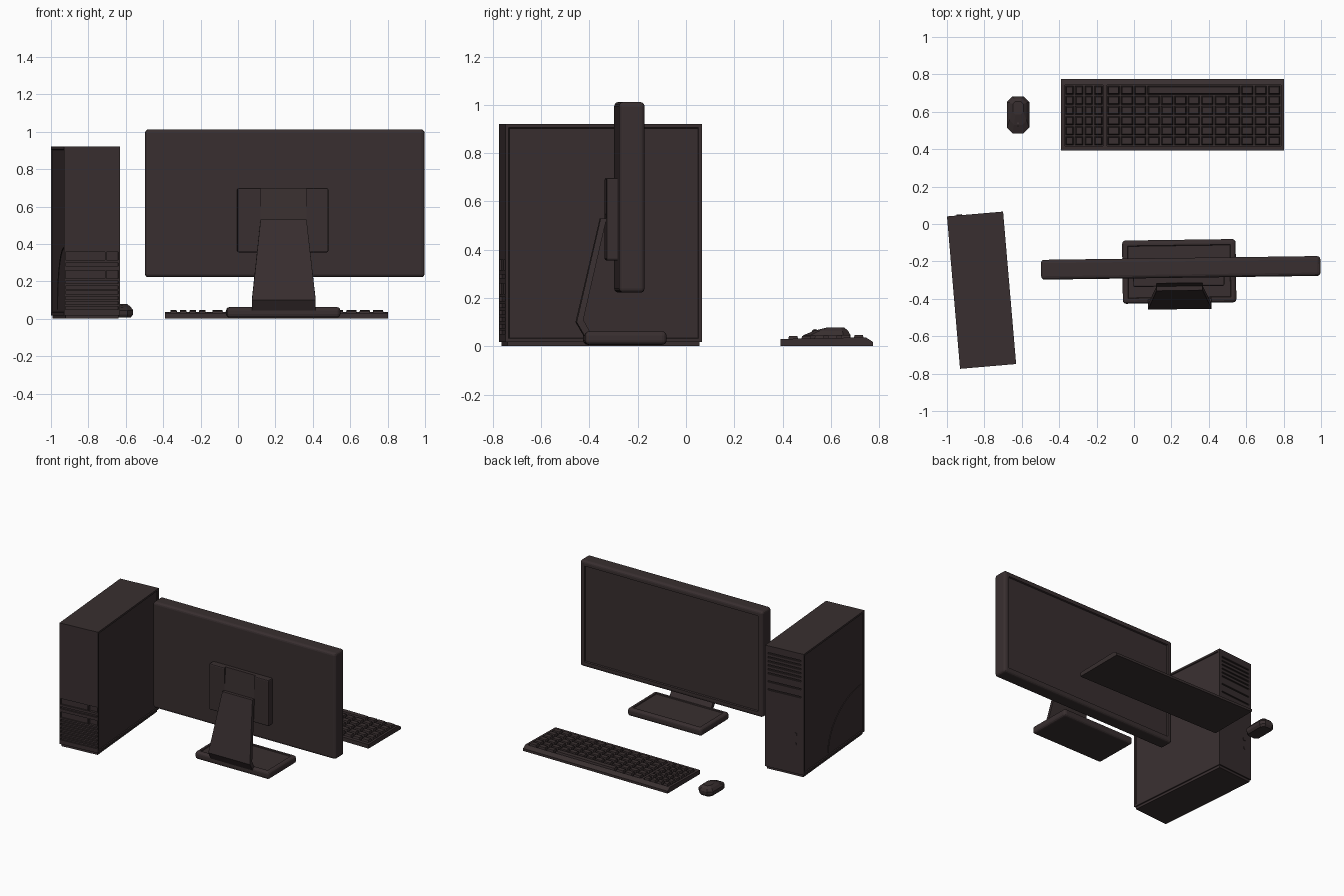
import bpy, bmesh, math
from mathutils import Matrix, Vector

if "Cube" in bpy.data.objects:
    bpy.data.objects.remove(bpy.data.objects["Cube"])

plastic = bpy.data.materials.new("dark_plastic")
plastic.diffuse_color = (0.040, 0.028, 0.029, 1)
plastic.use_nodes = True
plastic.node_tree.nodes["Principled BSDF"].inputs["Base Color"].default_value = plastic.diffuse_color


def placed(cx, cy, angle):
    """Rotation about the vertical, moved to (cx, cy)."""
    return Matrix.Translation((cx, cy, 0)) @ Matrix.Rotation(angle, 4, 'Z')


def box(bm, x0, x1, y0, y1, z0, z1, taper=0.0):
    """Box between limits; taper shrinks the top by that distance per side."""
    t = taper
    lower = [(x0, y0, z0), (x1, y0, z0), (x1, y1, z0), (x0, y1, z0)]
    upper = [(x0 + t, y0 + t, z1), (x1 - t, y0 + t, z1), (x1 - t, y1 - t, z1), (x0 + t, y1 - t, z1)]
    loft(bm, [lower, upper])


def loft(bm, rings):
    """Closed skin through rings of equal point count, capped at both ends."""
    vs = [[bm.verts.new(p) for p in r] for r in rings]
    n = len(vs[0])
    faces = [bm.faces.new(vs[0]), bm.faces.new(vs[-1])]
    for a, b in zip(vs, vs[1:]):
        faces += [bm.faces.new((a[i], a[(i + 1) % n], b[(i + 1) % n], b[i])) for i in range(n)]
    bmesh.ops.recalc_face_normals(bm, faces=faces)


def round_edges(bm, radius, segments=3):
    bmesh.ops.bevel(bm, geom=bm.edges[:], offset=radius, segments=segments, affect='EDGES', profile=0.5)


def sink(bm, direction, border, depth, limit=0.05):
    """Inset the large faces that look along direction and push them in."""
    bm.normal_update()
    d = Vector(direction)
    faces = [f for f in bm.faces if f.normal.dot(d) > 0.99 and f.calc_area() > limit]
    bmesh.ops.inset_individual(bm, faces=faces, thickness=border, depth=0)
    bmesh.ops.inset_individual(bm, faces=faces, thickness=0.004, depth=-depth)


def finish(name, bm, frame=Matrix.Identity(4)):
    bm.transform(frame)
    me = bpy.data.meshes.new(name)
    bm.to_mesh(me)
    bm.free()
    me.materials.append(plastic)
    ob = bpy.data.objects.new(name, me)
    bpy.context.collection.objects.link(ob)
    return ob


def cut(ob, cutter):
    mod = ob.modifiers.new("cut", 'BOOLEAN')
    mod.operation = 'DIFFERENCE'
    mod.solver = 'EXACT'
    mod.object = cutter
    bpy.context.view_layer.objects.active = ob
    bpy.ops.object.modifier_apply(modifier=mod.name)
    bpy.data.objects.remove(cutter)


# ---------- Monitor (its screen looks towards +y) ----------
mon = placed(0.25, -0.2345, 0.0137)          # local x and y are measured from here
bm = bmesh.new()
box(bm, -0.747, 0.747, -0.053, 0.053, 0.222, 1.012)
round_edges(bm, 0.018)
sink(bm, (0, 1, 0), 0.028, 0.012)
finish("monitor_panel", bm, mon)

# Mounting plate with a sloped notch
bm = bmesh.new()
box(bm, -0.255, 0.232, -0.099, -0.045, 0.355, 0.698)
round_edges(bm, 0.008, 2)
plate = finish("mount_plate", bm, mon)
bm = bmesh.new()
loft(bm, [[(x, -0.12, 0.53), (x, -0.098, 0.53), (x, -0.08, 0.71), (x, -0.12, 0.71)] for x in (-0.13, 0.115)])
cut(plate, finish("notch_cutter", bm, mon))

# Bent, tapering neck
bm = bmesh.new()
loft(bm, [[(-0.008 - w, a, z), (-0.008 + w, a, z), (-0.008 + w, b, zb), (-0.008 - w, b, zb)]
          for w, a, z, b, zb in ((0.123, -0.121, 0.53, -0.096, 0.53),
                                 (0.170, -0.221, 0.10, -0.193, 0.11),
                                 (0.170, -0.186, 0.04, -0.155, 0.04))])
finish("neck", bm, mon)

# Foot plate
bm = bmesh.new()
box(bm, -0.312, 0.295, -0.188, 0.150, 0.006, 0.062)
round_edges(bm, 0.018)
sink(bm, (0, 0, 1), 0.015, 0.006)
finish("monitor_foot", bm, mon)

# ---------- Computer tower (its front looks towards +y) ----------
tow = placed(-0.815, -0.354, 0.0855)
bm = bmesh.new()
box(bm, -0.1505, 0.1505, -0.409, 0.409, 0.018, 0.92)
sink(bm, (1, 0, 0), 0.02, 0.006)
sink(bm, (-1, 0, 0), 0.02, 0.006)
case = finish("tower_case", bm, tow)

bm = bmesh.new()
for z in (0.315, 0.216):                     # back: port panels beside square openings
    box(bm, -0.142, 0.07, -0.45, -0.399, z, z + 0.043)
    box(bm, 0.077, 0.141, -0.45, -0.391, z, z + 0.043)
for z in (0.282, 0.188, 0.160, 0.132, 0.104, 0.076, 0.050):   # back: card slots
    box(bm, -0.142, 0.141, -0.45, -0.397, z, z + 0.015)
for z in (0.860, 0.830, 0.800, 0.770, 0.740, 0.710, 0.650, 0.590):  # front: drive bays
    box(bm, -0.13, 0.13, 0.399, 0.45, z, z + 0.010)
cut(case, finish("slot_cutter", bm, tow))

bm = bmesh.new()
box(bm, -0.142, 0.142, -0.400, 0.400, 0.0, 0.02)
finish("tower_base", bm, tow)

# Power and reset buttons
bm = bmesh.new()
for z, r in ((0.31, 0.014), (0.24, 0.010)):
    m = Matrix.Translation((-0.085, 0.409, z)) @ Matrix.Rotation(math.pi / 2, 4, 'X')
    bmesh.ops.create_cone(bm, cap_ends=True, segments=12, radius1=r, radius2=r, depth=0.01, matrix=m)
finish("tower_buttons", bm, tow)

# Thin curved ridge on the outer side panel
bm = bmesh.new()
arc = [math.radians(a) for a in range(0, 91, 10)]
loft(bm, [[(x, -0.37 + r * math.sin(a), 0.05 + r * math.cos(a) * 0.75)
           for x, r in ((-0.143, 0.436), (-0.148, 0.438), (-0.148, 0.444), (-0.143, 0.446))] for a in arc])
finish("side_ridge", bm, tow)

# ---------- Keyboard (the space bar is on the +y side) ----------
bm = bmesh.new()
loft(bm, [[(x, 0.392, 0), (x, 0.392, 0.030), (x, 0.745, 0.037), (x, 0.774, 0.018), (x, 0.774, 0)]
          for x in (-0.39, 0.802)])
board = finish("keyboard_body", bm)
PAD, MAIN, Y0, PITCH = (-0.37, -0.165), (-0.145, 0.785), 0.417, 0.0543
bm = bmesh.new()
for x0, x1 in (PAD, MAIN):
    box(bm, x0, x1, Y0, Y0 + 6 * PITCH, 0.022, 0.06)
cut(board, finish("key_well_cutter", bm))

bm = bmesh.new()
for (x0, x1), cols in ((PAD, 4), (MAIN, 13)):
    w = (x1 - x0) / cols
    for row in range(6):
        y, top = Y0 + row * PITCH, 0.042 + 0.001 * row
        for c in range(cols):
            if cols == 13 and row == 5 and 3 <= c <= 9:
                continue                     # room for the space bar
            x = x0 + c * w
            box(bm, x + 0.004, x + w - 0.004, y + 0.004, y + PITCH - 0.004, 0.02, top, 0.006)
finish("keys", bm)
bm = bmesh.new()
box(bm, 0.073, 0.566, Y0 + 5 * PITCH + 0.004, Y0 + 6 * PITCH - 0.004, 0.02, 0.047, 0.006)
finish("space_bar", bm)

# ---------- Mouse ----------
bm = bmesh.new()
rings = []
for z, w, y0, y1, c in ((0.006, 0.046, 0.498, 0.668, 0.022), (0.022, 0.058, 0.487, 0.680, 0.028),
                        (0.045, 0.060, 0.485, 0.682, 0.030), (0.064, 0.046, 0.530, 0.672, 0.024),
                        (0.078, 0.028, 0.585, 0.655, 0.014)):
    half = [(w - c, y0), (w, y0 + c), (w, y1 - c), (w - c, y1)]
    rings.append([(-0.62 + x, y, z) for x, y in half] + [(-0.62 - x, y, z) for x, y in reversed(half)])
loft(bm, rings)
finish("mouse_body", bm)
bm = bmesh.new()
m = Matrix.Translation((-0.62, 0.535, 0.056)) @ Matrix.Rotation(math.pi / 2, 4, 'Y')
bmesh.ops.create_cone(bm, cap_ends=True, segments=12, radius1=0.015, radius2=0.015, depth=0.012, matrix=m)
finish("scroll_wheel", bm)
